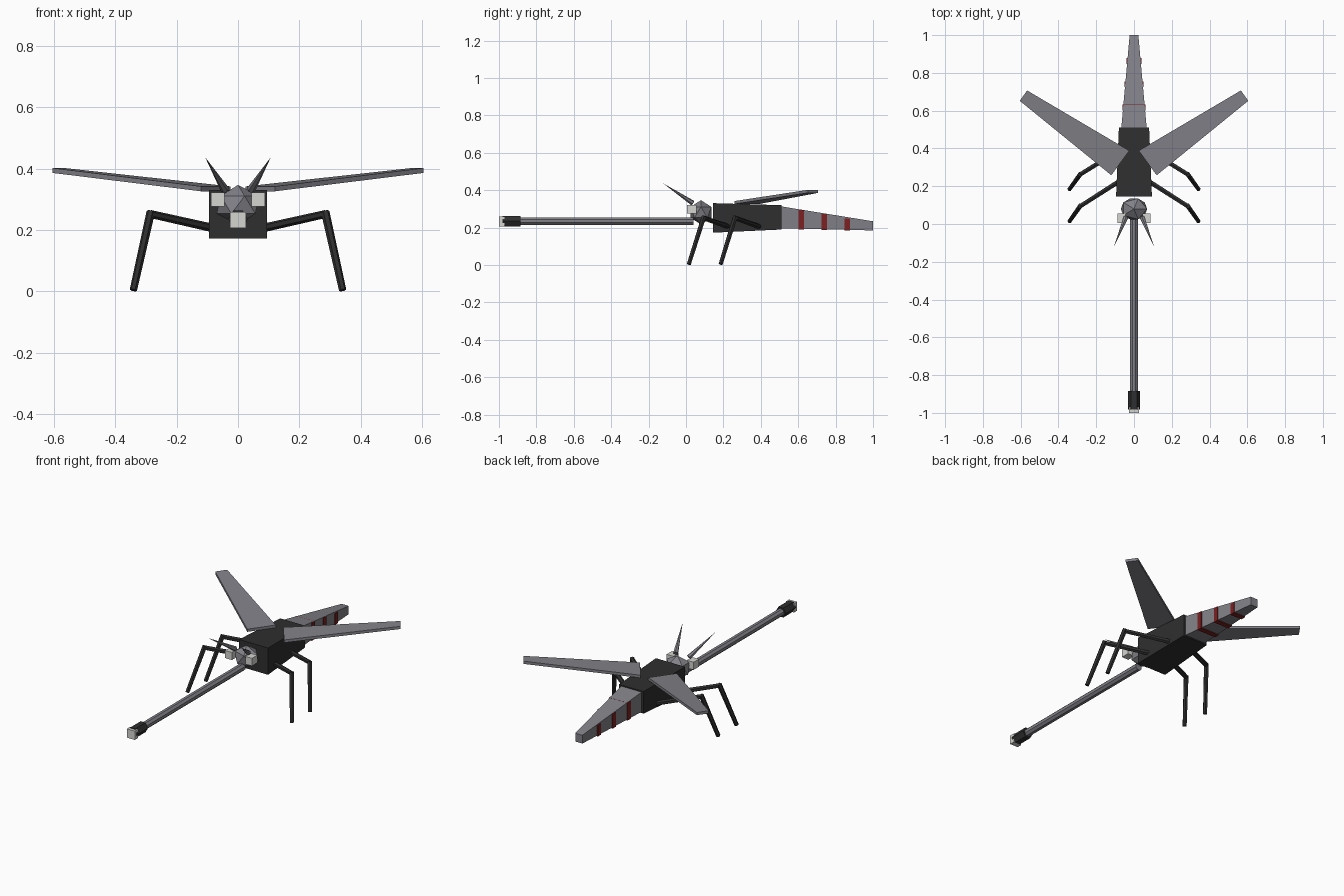
import bpy, bmesh, math
from mathutils import Vector, Matrix

if "Cube" in bpy.data.objects:
    bpy.data.objects.remove(bpy.data.objects["Cube"])


def material(name, rgb):
    m = bpy.data.materials.new(name)
    m.diffuse_color = (*rgb, 1)
    m.use_nodes = True
    m.node_tree.nodes["Principled BSDF"].inputs["Base Color"].default_value = m.diffuse_color
    return m


DARK = material("charcoal", (0.028, 0.028, 0.028))
GREY = material("steel grey", (0.22, 0.22, 0.245))
RED = material("dark red", (0.2, 0.015, 0.015))
LIGHT = material("pale grey", (0.66, 0.66, 0.64))


def finish(name, bm, mat):
    bmesh.ops.recalc_face_normals(bm, faces=bm.faces)
    me = bpy.data.meshes.new(name)
    bm.to_mesh(me)
    bm.free()
    me.materials.append(mat)
    ob = bpy.data.objects.new(name, me)
    bpy.context.collection.objects.link(ob)
    return ob


def loft(name, ends, mat):
    """Four-sided solid between two corner loops."""
    bm = bmesh.new()
    a, b = [[bm.verts.new(p) for p in loop] for loop in ends]
    bm.faces.new(a)
    bm.faces.new(b)
    for i in range(4):
        j = (i + 1) % 4
        bm.faces.new((a[i], a[j], b[j], b[i]))
    return finish(name, bm, mat)


def section(y, hw, z0, z1):
    return [(-hw, y, z0), (hw, y, z0), (hw, y, z1), (-hw, y, z1)]


def rod(name, p, q, r1, r2, sides, mat, turn=0.0):
    """Cylinder or cone from p to q."""
    p, q = Vector(p), Vector(q)
    d = q - p
    bm = bmesh.new()
    mtx = (Matrix.Translation((p + q) / 2) @ d.to_track_quat('Z', 'Y').to_matrix().to_4x4()
           @ Matrix.Rotation(turn, 4, 'Z'))
    bmesh.ops.create_cone(bm, cap_ends=True, segments=sides, radius1=r1, radius2=r2,
                          depth=d.length, matrix=mtx)
    return finish(name, bm, mat)


def box(name, c, size, mat):
    bm = bmesh.new()
    bmesh.ops.create_cube(bm, size=1, matrix=Matrix.Translation(c) @ Matrix.Diagonal((*size, 1)))
    return finish(name, bm, mat)


# Body
loft("thorax", (section(0.145, 0.095, 0.173, 0.331), section(0.51, 0.08, 0.19, 0.32)), DARK)
loft("abdomen", (section(0.50, 0.068, 0.197, 0.315), section(1.0, 0.023, 0.185, 0.234)), GREY)

# Red bands, level boxes that sink into the sloping top towards the tail
for i, (y, hw, z0, z1) in enumerate([(0.617, 0.061, 0.190, 0.294),
                                     (0.740, 0.050, 0.187, 0.2735),
                                     (0.863, 0.039, 0.184, 0.2495)]):
    loft(f"abdomen_band_{i + 1}", (section(y - 0.015, hw, z0, z1),
                                   section(y + 0.015, hw, z0, z1)), RED)

# Head
bm = bmesh.new()
bmesh.ops.create_icosphere(bm, subdivisions=1, radius=1,
                           matrix=Matrix.Translation((0, 0.08, 0.282))
                           @ Matrix.Diagonal((0.078, 0.065, 0.065, 1)))
finish("head", bm, GREY)

# Long snout and its tip
rod("snout_tube", (0, 0.04, 0.235), (0, -0.92, 0.235), 0.022, 0.022, 8, GREY, math.pi / 8)
rod("snout_collar", (0, -0.885, 0.235), (0, -0.982, 0.235), 0.032, 0.032, 6, DARK, math.pi / 6)
box("snout_tip", (0, -0.985, 0.233), (0.052, 0.03, 0.052), LIGHT)

# Mirrored parts
for s, side in ((-1, "left"), (1, "right")):
    box(f"{side}_eye", (s * 0.066, 0.03, 0.299), (0.044, 0.05, 0.045), LIGHT)
    rod(f"{side}_antenna", (s * 0.043, 0.035, 0.332), (s * 0.107, -0.122, 0.437),
        0.014, 0.0, 6, GREY)
    # Wing, tapered plate rising outwards
    plan = [(0.025, 0.388, 0.334), (0.12, 0.258, 0.334),
            (0.605, 0.652, 0.394), (0.566, 0.707, 0.394)]
    loft(f"{side}_wing", [[(s * x, y, z + h) for x, y, z in plan] for h in (-0.008, 0.008)], GREY)
    # Legs
    for leg, hip_y, knee_y, foot_y in (("front", 0.225, 0.094, 0.015), ("rear", 0.39, 0.262, 0.185)):
        hip = (s * 0.08, hip_y, 0.206)
        knee = (s * 0.285, knee_y, 0.252)
        foot = (s * 0.341, foot_y, 0.004)
        rod(f"{side}_{leg}_thigh", hip, knee, 0.014, 0.013, 6, DARK)
        rod(f"{side}_{leg}_shin", (s * 0.284, knee_y + 0.002, 0.26), foot, 0.014, 0.012, 6, DARK)
